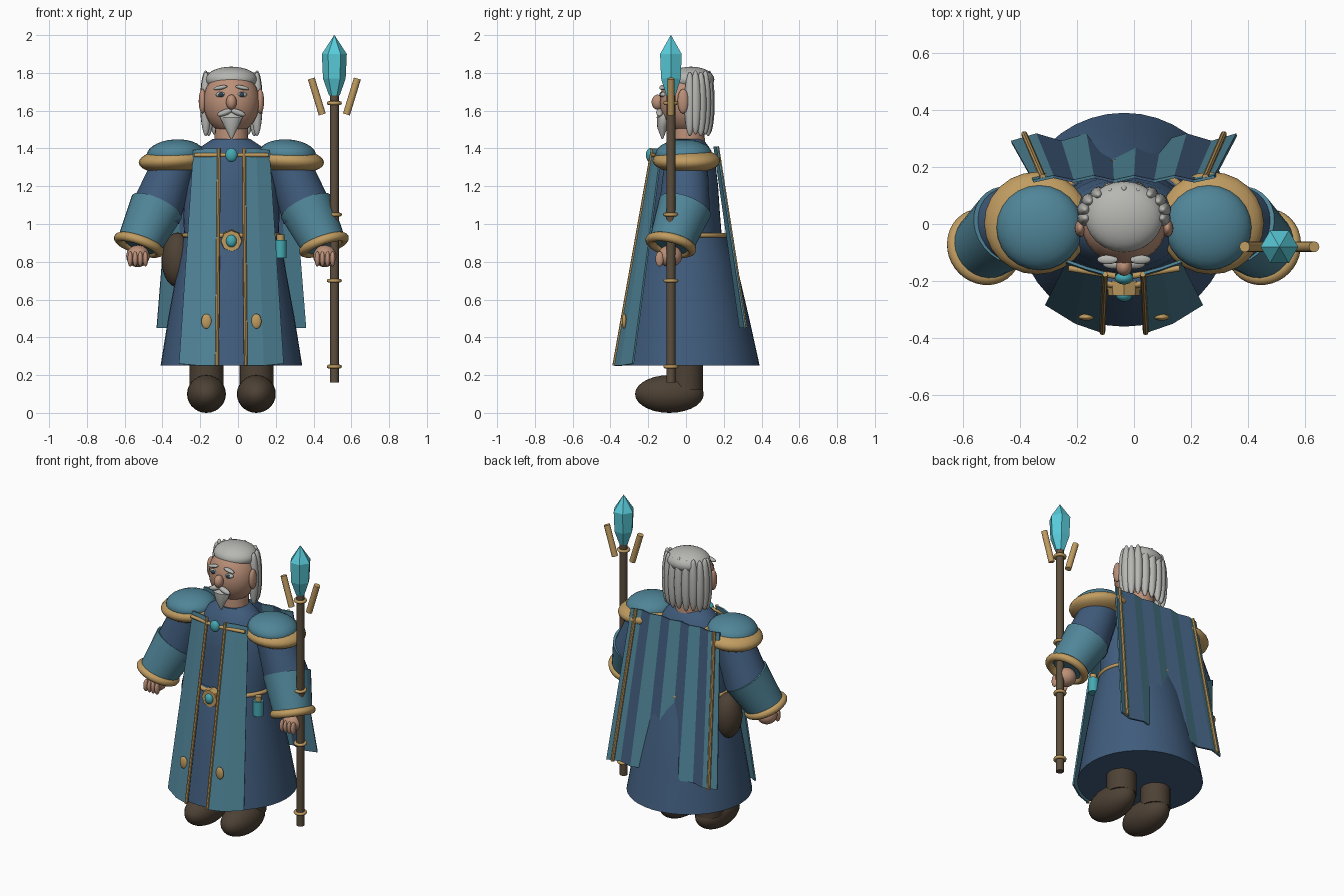
import bpy, bmesh, math
from mathutils import Vector, Matrix

if "Cube" in bpy.data.objects:
    bpy.data.objects.remove(bpy.data.objects["Cube"])

CX = -0.035  # body centre line


def material(name, rgb):
    m = bpy.data.materials.new(name)
    m.diffuse_color = (*rgb, 1)
    m.use_nodes = True
    m.node_tree.nodes["Principled BSDF"].inputs["Base Color"].default_value = m.diffuse_color
    return m


NAVY = material("navy cloth", (0.052, 0.108, 0.205))
TEAL = material("teal cloth", (0.08, 0.235, 0.315))
GOLD = material("gold trim", (0.53, 0.335, 0.12))
SKIN = material("skin", (0.50, 0.28, 0.19))
HAIR = material("grey hair", (0.47, 0.47, 0.45))
BOOT = material("boot leather", (0.075, 0.053, 0.035))
WOOD = material("staff wood", (0.105, 0.075, 0.046))
CRYSTAL = material("cyan crystal", (0.10, 0.60, 0.70))
GEM = material("teal gem", (0.06, 0.40, 0.45))
DARK = material("dark eye", (0.03, 0.06, 0.09))


def finish(name, bm, mats, angle=40):
    bmesh.ops.recalc_face_normals(bm, faces=bm.faces)
    me = bpy.data.meshes.new(name)
    bm.to_mesh(me)
    bm.free()
    for m in mats:
        me.materials.append(m)
    ob = bpy.data.objects.new(name, me)
    bpy.context.collection.objects.link(ob)
    if angle:
        bpy.ops.object.select_all(action='DESELECT')
        ob.select_set(True)
        bpy.context.view_layer.objects.active = ob
        bpy.ops.object.shade_smooth_by_angle(angle=math.radians(angle))
    return ob


def ball(name, c, r, mat, tilt=0):
    """Ellipsoid, tilted about y."""
    bm = bmesh.new()
    bmesh.ops.create_uvsphere(bm, u_segments=24, v_segments=14, radius=1)
    bm.transform(Matrix.Translation(c) @ Matrix.Rotation(tilt, 4, 'Y') @ Matrix.Diagonal((*r, 1)))
    return finish(name, bm, [mat], 60)


def rod(name, p, q, r1, r2, mat, seg=20):
    """Tapered cylinder from p to q."""
    p, q = Vector(p), Vector(q)
    bm = bmesh.new()
    bmesh.ops.create_cone(bm, cap_ends=True, segments=seg, radius1=r1, radius2=r2, depth=(q - p).length)
    rot = (q - p).to_track_quat('Z', 'Y').to_matrix().to_4x4()
    bm.transform(Matrix.Translation((p + q) / 2) @ rot)
    return finish(name, bm, [mat])


def loft(name, rings, mat, seg=40, angle=40):
    """Stacked ellipses (z, cx, cy, rx, ry) with closed ends."""
    bm = bmesh.new()
    loops = [[bm.verts.new((cx + rx * math.cos(2 * math.pi * i / seg),
                            cy + ry * math.sin(2 * math.pi * i / seg), z)) for i in range(seg)]
             for z, cx, cy, rx, ry in rings]
    for a, b in zip(loops, loops[1:]):
        for i in range(seg):
            j = (i + 1) % seg
            bm.faces.new((a[i], a[j], b[j], b[i]))
    bm.faces.new(loops[0])
    bm.faces.new(loops[-1])
    return finish(name, bm, [mat], angle)


def ring(name, c, axis, rx, ry, r, mat, n=36, m=10):
    """Elliptical torus around an axis."""
    bm = bmesh.new()
    v = [[bm.verts.new(((rx + r * math.cos(b)) * math.cos(a), (ry + r * math.cos(b)) * math.sin(a), r * math.sin(b)))
          for b in (2 * math.pi * j / m for j in range(m))] for a in (2 * math.pi * i / n for i in range(n))]
    for i in range(n):
        for j in range(m):
            bm.faces.new((v[i][j], v[(i + 1) % n][j], v[(i + 1) % n][(j + 1) % m], v[i][(j + 1) % m]))
    rot = Vector(axis).to_track_quat('Z', 'Y').to_matrix().to_4x4()
    bm.transform(Matrix.Translation(c) @ rot)
    return finish(name, bm, [mat], 80)


def sheet(name, top, bottom, mats, thick=0.01):
    """Pleated cloth between two point rows; pleats take the materials in turn."""
    bm = bmesh.new()
    a = [bm.verts.new(p) for p in top]
    b = [bm.verts.new(p) for p in bottom]
    for i in range(len(a) - 1):
        bm.faces.new((a[i], a[i + 1], b[i + 1], b[i])).material_index = i % len(mats)
    ob = finish(name, bm, mats, 0)
    mod = ob.modifiers.new("thickness", 'SOLIDIFY')
    mod.thickness = thick
    mod.offset = 0
    return ob


# Robe: skirt, torso and belt
loft("skirt", [(0.25, CX, 0.015, 0.375, 0.375), (0.5, CX, 0.01, 0.335, 0.325),
               (0.8, CX, 0, 0.28, 0.265), (0.95, CX, 0, 0.25, 0.215)], NAVY)
loft("torso", [(0.93, CX, 0, 0.25, 0.19), (1.05, CX, 0, 0.255, 0.18), (1.2, CX, 0, 0.245, 0.17),
               (1.33, CX, 0, 0.215, 0.155), (1.41, CX, 0, 0.16, 0.12), (1.45, CX, 0, 0.10, 0.09)], NAVY)
ring("belt", (CX, 0, 0.94), (0, 0, 1), 0.25, 0.215, 0.013, GOLD)
rod("buckle", (CX, -0.20, 0.91), (CX, -0.25, 0.91), 0.06, 0.055, GOLD, 8)
ball("buckle_gem", (CX, -0.25, 0.91), (0.028, 0.022, 0.033), GEM)
ball("pouch", (-0.32, 0.02, 0.81), (0.085, 0.09, 0.145), BOOT)
rod("vial", (0.225, -0.11, 0.82), (0.225, -0.11, 0.915), 0.032, 0.032, GEM, 12)
rod("vial_cap", (0.225, -0.11, 0.915), (0.225, -0.11, 0.945), 0.02, 0.02, GOLD, 12)

# Neck, head and face
rod("neck", (CX, 0.01, 1.40), (CX, 0.01, 1.54), 0.092, 0.085, SKIN)
ball("head", (CX, 0, 1.645), (0.15, 0.14, 0.17), SKIN)
ball("nose", (CX, -0.15, 1.645), (0.028, 0.032, 0.04), SKIN)
ball("hair_cap", (CX, 0.026, 1.765), (0.137, 0.124, 0.068), HAIR)
loft("beard", [(1.45, CX, -0.125, 0.004, 0.004), (1.51, CX, -0.125, 0.035, 0.027),
               (1.565, CX, -0.115, 0.06, 0.04), (1.59, CX, -0.105, 0.055, 0.03)], HAIR, 16)
for i in range(11):
    t = math.radians(-12 + 204 * i / 10)
    ball("hair_strand", (CX + 0.138 * math.cos(t), 0.038 + 0.085 * math.sin(t), 1.635 + 0.008 * (i % 2)),
         (0.029, 0.029, 0.17), HAIR)

# Front clasp gem
ball("clasp_gem", (CX, -0.19, 1.365), (0.032, 0.022, 0.037), GEM)

for s in (-1, 1):
    def P(d, y, z):
        return (CX + s * d, y, z)

    # Face details
    ball("ear", P(0.153, -0.015, 1.65), (0.02, 0.03, 0.065), SKIN)
    ball("eye", P(0.055, -0.117, 1.685), (0.028, 0.02, 0.015), HAIR)
    ball("pupil", P(0.055, -0.132, 1.685), (0.013, 0.009, 0.013), DARK)
    ball("eyebrow", P(0.058, -0.125, 1.722), (0.037, 0.016, 0.011), HAIR, s * 0.2)
    ball("moustache", P(0.035, -0.14, 1.59), (0.042, 0.018, 0.016), HAIR, s * 0.35)

    # Shoulder pads
    ball("shoulder_trim", P(0.305, 0.003, 1.335), (0.186, 0.18, 0.068), GOLD, s * 0.06)
    ball("shoulder_dome", P(0.297, -0.012, 1.37), (0.152, 0.15, 0.078), TEAL, s * 0.06)

    # Arms, cuffs and hands
    elbow, wrist = Vector(P(0.395, -0.005, 1.09)), Vector(P(0.49, -0.08, 0.89))
    rod("upper_arm", P(0.30, 0, 1.32), P(0.405, -0.01, 1.05), 0.115, 0.138, NAVY, 28)
    rod("sleeve", elbow, wrist, 0.145, 0.118, TEAL, 28)
    ring("cuff", wrist, Vector((s * 0.35, -0.25, -1)), 0.113, 0.113, 0.025, GOLD)
    ball("hand", P(0.495, -0.085, 0.83), (0.062, 0.065, 0.058), SKIN)
    for k in range(4):
        ball("finger", P(0.455 + 0.027 * k, -0.14, 0.815), (0.014, 0.022, 0.04), SKIN)

    # Legs and boots
    rod("leg", P(0.132, 0, 0.12), P(0.132, 0, 0.30), 0.09, 0.09, BOOT)
    ball("boot", P(0.132, -0.088, 0.1), (0.103, 0.182, 0.1), BOOT)

    # Front stole with trim, stud and clasp bar
    sheet("stole_panel", [P(0.07, -0.172, 1.40), P(0.13, -0.155, 1.40), P(0.20, -0.13, 1.39)],
          [P(0.075, -0.378, 0.25), P(0.17, -0.345, 0.25), P(0.275, -0.28, 0.26)], [TEAL])
    rod("stole_trim", P(0.066, -0.176, 1.40), P(0.076, -0.38, 0.25), 0.01, 0.01, GOLD, 8)
    ball("stole_stud", P(0.132, -0.327, 0.485), (0.027, 0.012, 0.04), GOLD)
    rod("clasp_bar", P(0.03, -0.182, 1.365), P(0.195, -0.155, 1.365), 0.011, 0.011, GOLD, 10)

    # Cape edge trim
    rod("cape_trim", P(0.285, 0.165, 1.41), P(0.35, 0.315, 0.45), 0.011, 0.011, GOLD, 8)

# Pleated cape
N = 9
top, bottom = [], []
for i in range(N + 1):
    u = 2 * i / N - 1
    fold = 0.018 if i % 2 else -0.008
    top.append((CX + 0.318 * u, 0.155 + fold * 0.6, 1.41))
    bottom.append((CX + 0.395 * u, 0.295 + fold, 0.45))
sheet("cape", top, bottom, [TEAL, NAVY])

# Staff with bands, prongs and crystal
SX, SY = 0.51, -0.08
rod("staff", (SX, SY, 0.16), (SX, SY, 1.70), 0.024, 0.024, WOOD, 16)
for z in (0.245, 0.70, 1.05, 1.64):
    ring("staff_band", (SX, SY, z), (0, 0, 1), 0.03, 0.03, 0.01, GOLD, 20, 8)
for s in (-1, 1):
    rod("staff_prong", (SX + s * 0.064, SY, 1.58), (SX + s * 0.122, SY, 1.77), 0.019, 0.019, GOLD, 12)
loft("staff_crystal", [(1.68, SX, SY, 0.028, 0.028), (1.77, SX, SY, 0.06, 0.06),
                       (1.90, SX, SY, 0.066, 0.066), (2.0, SX, SY, 0.001, 0.001)], CRYSTAL, 6, 0)
